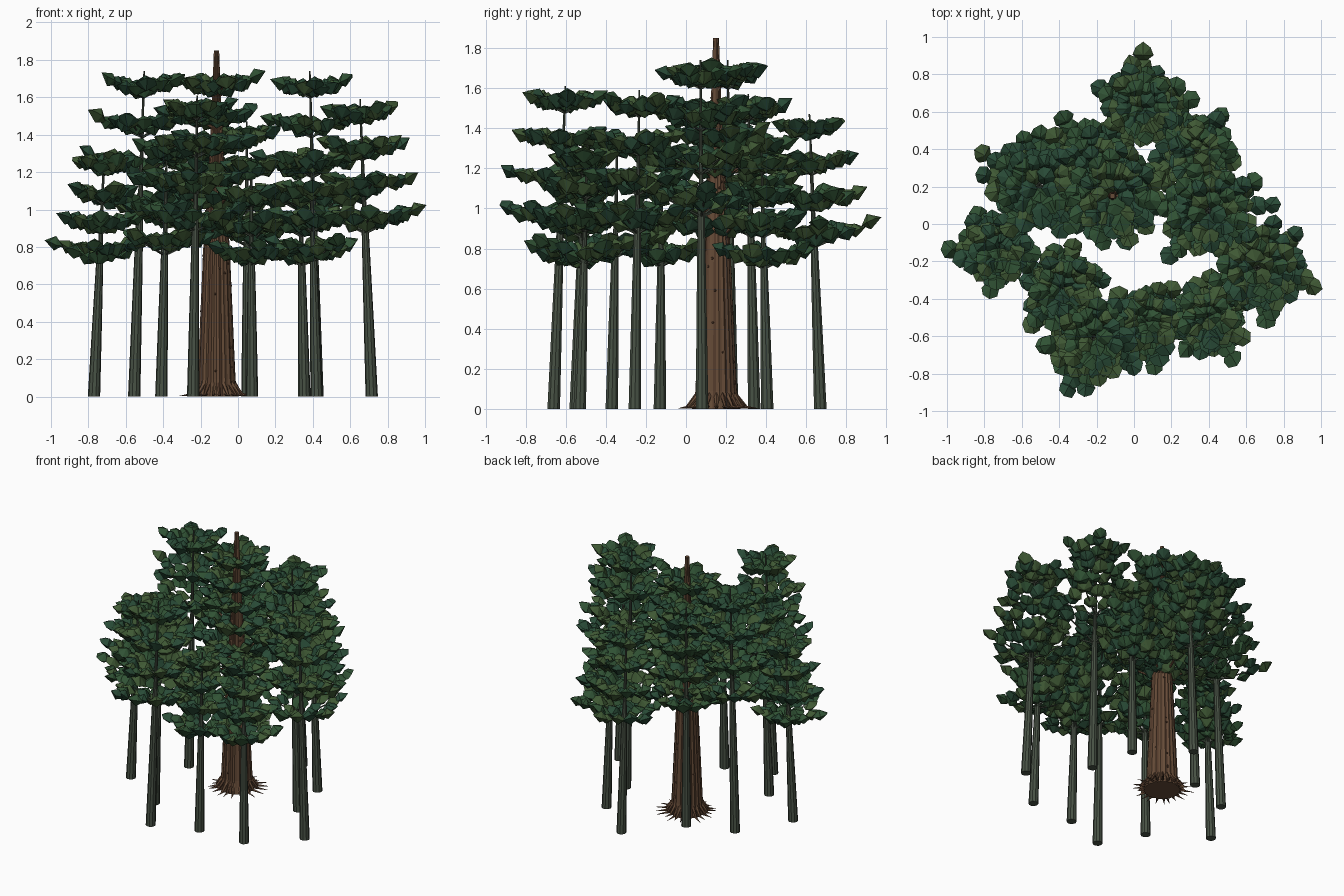
import bpy, bmesh, math, random
from mathutils import Vector, Matrix

if "Cube" in bpy.data.objects:
    bpy.data.objects.remove(bpy.data.objects["Cube"])

random.seed(11)
TAU = math.tau


def material(name, rgb):
    m = bpy.data.materials.new(name)
    m.diffuse_color = (*rgb, 1)
    m.use_nodes = True
    m.node_tree.nodes["Principled BSDF"].inputs["Base Color"].default_value = m.diffuse_color
    return m


BARK = material("brown_bark", (0.13, 0.07, 0.038))
DARK = material("dark_bark", (0.09, 0.045, 0.025))
GREY = material("grey_green_bark", (0.065, 0.085, 0.06))
GREENS = [material("needles_%d" % i, c) for i, c in enumerate(
    [(0.03, 0.085, 0.035), (0.05, 0.1, 0.035), (0.022, 0.07, 0.038)])]


def finish(name, bm, mats):
    bmesh.ops.recalc_face_normals(bm, faces=bm.faces)
    me = bpy.data.meshes.new(name)
    bm.to_mesh(me)
    bm.free()
    ob = bpy.data.objects.new(name, me)
    for m in mats:
        me.materials.append(m)
    bpy.context.collection.objects.link(ob)


def tube(bm, rings, sides, ridge=0.0, mats=(0,)):
    """Skin circles (centre, radius) stacked along z, with optional bark ridges."""
    bump = [1 + ridge * (random.uniform(-.6, .6) + (1 if i % 2 else -1)) for i in range(sides)]
    loops = [[bm.verts.new((c[0] + r * bump[i] * math.cos(TAU * i / sides),
                            c[1] + r * bump[i] * math.sin(TAU * i / sides), c[2]))
              for i in range(sides)] for c, r in rings]
    for a, b in zip(loops, loops[1:]):
        for i in range(sides):
            j = (i + 1) % sides
            f = bm.faces.new((a[i], a[j], b[j], b[i]))
            f.material_index = mats[i % len(mats)]
    bm.faces.new(loops[0])
    bm.faces.new(loops[-1])


def rod(bm, p, q, r1, r2, sides=5, mat=0):
    """Tapered stick from p to q."""
    d = q - p
    m = Matrix.Translation((p + q) / 2) @ d.to_track_quat('Z', 'Y').to_matrix().to_4x4()
    res = bmesh.ops.create_cone(bm, cap_ends=True, segments=sides, radius1=r1,
                                radius2=r2, depth=d.length, matrix=m)
    for f in {f for v in res['verts'] for f in v.link_faces}:
        f.material_index = mat


def clump(bm, pos, ang, size, tilt):
    """Faceted needle clump: a chunky seven-sided double pyramid tipped outwards."""
    m = (Matrix.Translation(pos) @ Matrix.Rotation(ang, 4, 'Z')
         @ Matrix.Rotation(-tilt, 4, 'Y'))
    n, mat = 7, random.randrange(3)
    ring = []
    for i in range(n):
        a = TAU * i / n
        r = size * random.uniform(.9, 1.1) * (1.1 if i == 0 else 1)
        ring.append(bm.verts.new(m @ Vector((r * math.cos(a), r * math.sin(a),
                                             size * random.uniform(-.15, .15)))))
    top = bm.verts.new(m @ Vector((size * .1, 0, size * .75)))
    low = bm.verts.new(m @ Vector((-size * .2, 0, -size * .7)))
    for i in range(n):
        for f in (bm.faces.new((ring[i], ring[(i + 1) % n], top)),
                  bm.faces.new((ring[(i + 1) % n], ring[i], low))):
            f.material_index = mat


def tier(leaf, wood, centre, reach, spin, branches, twig):
    """One whorl of branches carrying clumps, rising towards the tips."""
    for b in range(branches):
        ang = spin + TAU * b / branches + random.uniform(-.15, .15)
        out = Vector((math.cos(ang), math.sin(ang), 0))
        side = Vector((-out.y, out.x, 0))
        length = reach * (1.05 if b == 0 else random.uniform(.88, 1.05))
        rise = Vector((0, 0, length * .36))
        rod(wood, centre - Vector((0, 0, .02)), centre + out * length + rise, twig, .003)
        for t, s in ((.32, 0), (.62, .26), (.64, -.26), (.78, 0), (1, 0)):
            t *= random.uniform(.95, 1.03)
            pos = centre + out * length * t + side * s * length + rise * t
            pos.z += random.uniform(-.014, .012)
            clump(leaf, pos, ang + s * 1.5, .052 * random.uniform(.92, 1.1),
                  random.uniform(.35, .65))


# Slender trees: base x, base y, height
TREES = [(-.77, -.13, 1.30), (-.41, -.37, 1.38), (-.24, -.66, 1.61), (-.555, .23, 1.74),
         (.075, -.55, 1.28), (.42, -.53, 1.32), (.425, .08, 1.74), (.715, -.255, 1.59),
         (.355, .405, 1.28), (.05, .67, 1.47), (-.24, .34, 1.57)]

for n, (x, y, h) in enumerate(TREES, 1):
    wood, leaf = bmesh.new(), bmesh.new()

    def axis(z):
        k = 1 - .055 * z        # trunks lean slightly to the middle
        return Vector((x * k, y * k, z))

    tube(wood, [(axis(h * f), r) for f, r in
                ((0, .033), (.3, .026), (.56, .019), (.64, .012), (1, .004))], 10)
    for i, (f, w) in enumerate(((.562, .2), (.685, .178), (.808, .153), (.93, .13))):
        # whorls lie one above another, first branch pointing out of the grove
        spin = math.atan2(y, x) + i * .25
        tier(leaf, wood, axis(h * f), w * h - .036, spin, 5, .007)
    finish("slender_trunk_%02d" % n, wood, [GREY])
    finish("slender_foliage_%02d" % n, leaf, GREENS)

# Great tree: ridged trunk with a flared foot
CX, CY = -.115, .15
PROFILE = [(0, .118), (.04, .108), (.09, .101), (.2, .096), (.5, .083), (.8, .07),
           (.97, .058), (1.25, .04), (1.55, .025), (1.85, .014)]


def girth(z):
    for (z0, r0), (z1, r1) in zip(PROFILE, PROFILE[1:]):
        if z <= z1:
            return r0 + (r1 - r0) * (z - z0) / (z1 - z0)
    return PROFILE[-1][1]


wood = bmesh.new()
tube(wood, [(Vector((CX, CY, z)), r) for z, r in PROFILE], 40, .025, (0, 0, 0, 1))

# Bark knots
for i in range(50):
    z, a = random.uniform(.1, 1.3), random.uniform(0, TAU)
    o = Vector((math.cos(a), math.sin(a), 0))
    p = Vector((CX, CY, z)) + o * girth(z) * .95
    rod(wood, p, p + o * .008, .009, .004, 5, 1)

# Root buttresses and spiky root tips
roots = bmesh.new()
for i in range(22):
    a = TAU * i / 22 + random.uniform(-.08, .08)
    o = Vector((math.cos(a), math.sin(a), 0))
    base = Vector((CX, CY, 0))
    rod(roots, base + o * .09 + Vector((0, 0, .075)), base + o * random.uniform(.135, .155)
        + Vector((0, 0, .006)), .014, .007, 5, i % 2)
    rod(roots, base + o * .12 + Vector((0, 0, .012)), base + o * random.uniform(.16, .215)
        + Vector((0, 0, .003)), .010, .001, 4, i % 2)
finish("great_roots", roots, [BARK, DARK])

# Great crown
leaf = bmesh.new()
for i, (z, reach) in enumerate(((.86, .25), (1.01, .25), (1.16, .24), (1.31, .225),
                                (1.45, .21), (1.625, .2))):
    tier(leaf, wood, Vector((CX, CY, z)), reach, i * 2.4 + .4, 6, .012)
finish("great_trunk", wood, [BARK, DARK])
finish("great_foliage", leaf, GREENS)
